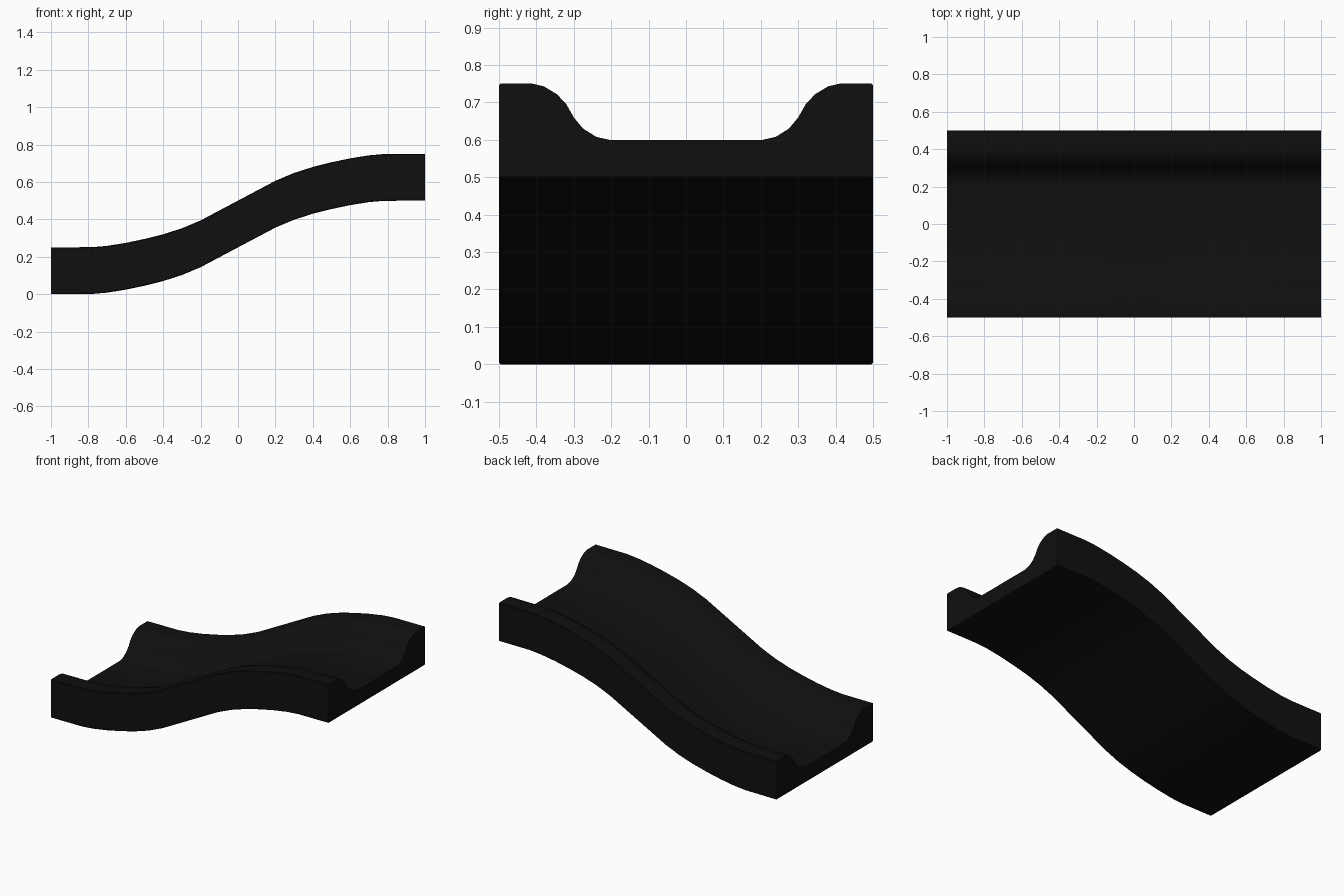
import bpy
import bmesh
import math

cube = bpy.data.objects.get("Cube")
if cube:
    bpy.data.objects.remove(cube, do_unlink=True)

# Near-black plastic
black = bpy.data.materials.new("black_plastic")
black.use_nodes = True
colour = (0.005, 0.005, 0.005, 1)
black.diffuse_color = colour
black.node_tree.nodes["Principled BSDF"].inputs["Base Color"].default_value = colour

# Half of the channel cross-section (y, height), mirrored across the middle
C = 0.004
half = [(0.5 - C, 0), (0.5, C), (0.5, 0.25 - C), (0.5 - C, 0.25),
        (0.41, 0.25), (0.38, 0.243), (0.345, 0.222), (0.32, 0.195), (0.3, 0.16),
        (0.275, 0.13), (0.24, 0.108), (0.205, 0.1)]
section = half + [(-y, z) for y, z in reversed(half)]

# Lower half of the S-shaped slope (x, z), turned about its centre for the upper half
MID = 0.25
lower = [(-1, 0), (-0.78, 0.001), (-0.7, 0.008), (-0.6, 0.024), (-0.5, 0.045),
         (-0.4, 0.07), (-0.3, 0.102), (-0.2, 0.144)]
path = lower + [(0, MID)] + [(-x, 2 * MID - z) for x, z in reversed(lower)]

# Sweep the section along the slope
bm = bmesh.new()
rings = [[bm.verts.new((x, y, z + h)) for y, h in section] for x, z in path]
n = len(section)
for a, b in zip(rings, rings[1:]):
    for i in range(n):
        j = (i + 1) % n
        bm.faces.new((a[i], a[j], b[j], b[i]))
bm.faces.new(rings[0])
bm.faces.new(rings[-1])
bmesh.ops.recalc_face_normals(bm, faces=bm.faces)

mesh = bpy.data.meshes.new("sloped_channel_track")
bm.to_mesh(mesh)
bm.free()
mesh.materials.append(black)
track = bpy.data.objects.new("sloped_channel_track", mesh)
bpy.context.collection.objects.link(track)

# Smooth curves with sharp edges
bpy.context.view_layer.objects.active = track
track.select_set(True)
bpy.ops.object.shade_smooth_by_angle(angle=math.radians(35))
